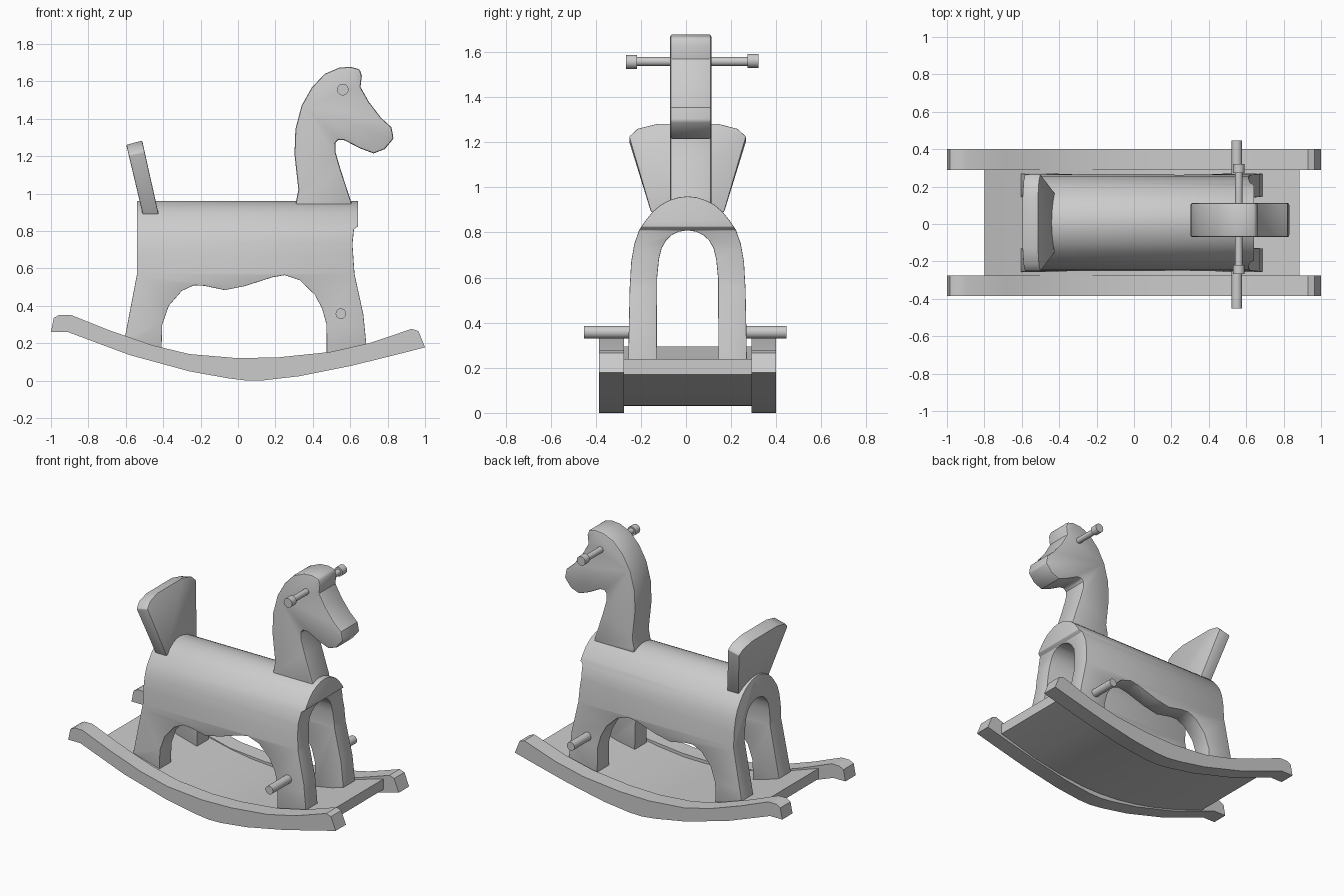
import bpy, bmesh, math
from mathutils import Vector

if "Cube" in bpy.data.objects:
    bpy.data.objects.remove(bpy.data.objects["Cube"])


def finish(obj, bevel=0.0):
    bpy.ops.object.select_all(action='DESELECT')
    obj.select_set(True)
    bpy.context.view_layer.objects.active = obj
    if bevel:
        m = obj.modifiers.new("Bevel", 'BEVEL')
        m.width = bevel
        m.segments = 2
        m.limit_method = 'ANGLE'
        m.angle_limit = math.radians(50)
        bpy.ops.object.modifier_apply(modifier=m.name)
    bpy.ops.object.shade_smooth_by_angle(angle=math.radians(32))


def prism(name, pts, axis, a, b):
    """Extrude a 2D outline along y (points are x,z) or x (points are y,z)."""
    bm = bmesh.new()
    place = (lambda p, d: (p[0], d, p[1])) if axis == 'y' else (lambda p, d: (d, p[0], p[1]))
    face = bm.faces.new([bm.verts.new(place(p, a)) for p in pts])
    ext = bmesh.ops.extrude_face_region(bm, geom=[face])
    verts = [g for g in ext['geom'] if isinstance(g, bmesh.types.BMVert)]
    offset = Vector((0, b - a, 0)) if axis == 'y' else Vector((b - a, 0, 0))
    bmesh.ops.translate(bm, vec=offset, verts=verts)
    bmesh.ops.recalc_face_normals(bm, faces=bm.faces)
    mesh = bpy.data.meshes.new(name)
    bm.to_mesh(mesh)
    bm.free()
    obj = bpy.data.objects.new(name, mesh)
    bpy.context.collection.objects.link(obj)
    return obj


def peg(name, x, z, r, y0, y1):
    bpy.ops.mesh.primitive_cylinder_add(vertices=20, radius=r, depth=y1 - y0,
                                        location=(x, (y0 + y1) / 2, z),
                                        rotation=(math.pi / 2, 0, 0))
    bpy.context.object.name = name
    finish(bpy.context.object)


# Rockers
rocker = [(-1, .26), (-.985, .335), (-.955, .352), (-.895, .352), (-.69, .27), (-.46, .19),
          (-.26, .142), (0, .12), (.22, .125), (.49, .153), (.70, .20), (.93, .277), (.965, .265),
          (1, .178), (.84, .137), (.60, .078), (.33, .024), (.14, .002), (.05, 0), (-.05, .012),
          (-.26, .05), (-.58, .137), (-.91, .26)]
for side, a, b in (("front", -.385, -.275), ("back", .29, .40)):
    finish(prism("rocker_" + side, rocker, 'y', a, b))

# Curved platform between the rockers
low = [(-.8, .225), (-.55, .14), (-.4, .098), (-.25, .065), (-.1, .042), (.05, .031), (.2, .032),
       (.4, .053), (.6, .09), (.885, .17)]
finish(prism("platform", low + [(x, z + .07) for x, z in reversed(low)], 'y', -.28, .295))

# Body and legs: an arched tunnel trimmed by the side profile
outer = [(.265, .05), (.262, .3), (.257, .55), (.25, .67), (.236, .75), (.215, .81), (.187, .852),
         (.155, .892), (.12, .922), (.08, .943), (.04, .956), (0, .96)]
inner = [(0, .81), (.04, .803), (.07, .788), (.095, .765), (.115, .73), (.127, .68),
         (.135, .6), (.138, .05)]
cy = .007
arch = [(cy + y, z) for y, z in outer]
arch += [(cy - y, z) for y, z in reversed(outer[:-1])]
arch += [(cy - y, z) for y, z in reversed(inner)]
arch += [(cy + y, z) for y, z in inner[1:]]
body = prism("body_and_legs", arch, 'x', -.75, .8)
profile = [(-.54, 1.0), (-.54, .57), (-.605, .23), (-.612, .18), (-.41, .13), (-.405, .30),
           (-.37, .40), (-.30, .48), (-.235, .51), (-.18, .507), (-.07, .484), (.035, .505),
           (.185, .553), (.25, .564), (.33, .537), (.41, .46), (.45, .385), (.473, .30),
           (.475, .10), (.69, .13), (.685, .205), (.67, .355), (.623, .57), (.612, .73),
           (.62, .81), (.642, .825), (.642, 1.0)]
trim = prism("profile_cutter", profile, 'y', -.6, .6)
trim.hide_render = True
mod = body.modifiers.new("Trim", 'BOOLEAN')
mod.operation = 'INTERSECT'
mod.solver = 'EXACT'
mod.object = trim
bpy.context.view_layer.objects.active = body
bpy.ops.object.modifier_apply(modifier=mod.name)
bpy.data.objects.remove(trim)
finish(body, .008)

# Neck and head
head = [(.31, .92), (.31, .955), (.323, 1.02), (.302, 1.21), (.307, 1.345), (.34, 1.47),
        (.393, 1.565), (.463, 1.64), (.54, 1.673), (.60, 1.678), (.65, 1.665), (.662, 1.63),
        (.655, 1.57), (.70, 1.49), (.765, 1.405), (.82, 1.355), (.832, 1.295), (.785, 1.238),
        (.725, 1.215), (.65, 1.243), (.57, 1.285), (.535, 1.288), (.52, 1.27), (.522, 1.22),
        (.548, 1.13), (.605, .955), (.612, .92)]
finish(prism("neck_and_head", head, 'y', -.07, .112), .01)

# Fan-shaped backrest, leaning backwards
half = [(.162, .89), (.26, 1.215), (.222, 1.25), (.133, 1.272)]
back = [(cy + y, z) for y, z in half] + [(cy - y, z) for y, z in reversed(half)]
rest = prism("backrest", back, 'x', -.0425, .0425)
for v in rest.data.vertices:
    t = v.co.z - .89
    v.co.z += .7 * v.co.x * t
    v.co.x += -.467 - .23 * t
finish(rest, .006)

# Hand grips with thicker ends
peg("handle_bar", .56, 1.558, .02, -.23, .29)
peg("handle_end_front", .56, 1.556, .031, -.267, -.218)
peg("handle_end_back", .56, 1.561, .031, .272, .322)

# Foot pegs
peg("foot_peg_front", .55, .358, .028, -.452, -.2)
peg("foot_peg_back", .55, .358, .028, .21, .446)
